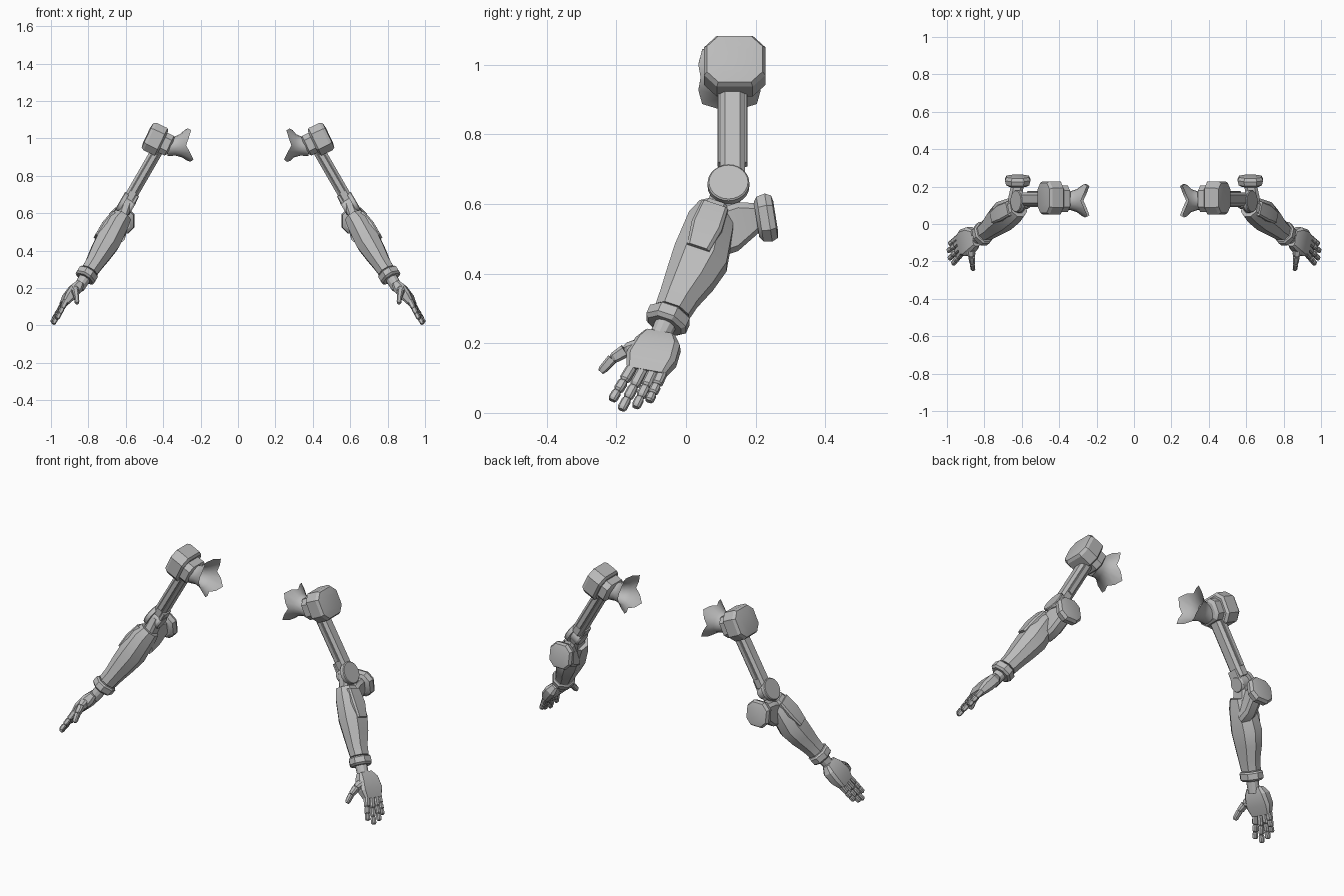
import bpy, bmesh, math
from mathutils import Vector as V

if "Cube" in bpy.data.objects:
    bpy.data.objects.remove(bpy.data.objects["Cube"])

grey = bpy.data.materials.new("armour_grey")
grey.diffuse_color = (0.5, 0.5, 0.5, 1)
grey.use_nodes = True
grey.node_tree.nodes["Principled BSDF"].inputs["Base Color"].default_value = grey.diffuse_color


def frame(d, hint):
    """Axis d plus two perpendicular directions, the first close to hint."""
    d = V(d).normalized()
    u = V(hint) - d * d.dot(V(hint))
    u.normalize()
    return d, u, d.cross(u)


def finish(name, bm, side, angle=25, fix=True):
    for v in bm.verts:
        v.co.x *= side
    if fix:
        bmesh.ops.recalc_face_normals(bm, faces=bm.faces)
    me = bpy.data.meshes.new(name)
    bm.to_mesh(me)
    bm.free()
    me.materials.append(grey)
    ob = bpy.data.objects.new(name, me)
    bpy.context.collection.objects.link(ob)
    bpy.ops.object.select_all(action='DESELECT')
    ob.select_set(True)
    bpy.context.view_layer.objects.active = ob
    bpy.ops.object.shade_smooth_by_angle(angle=math.radians(angle))
    return ob


def skin(bm, rings, caps=True):
    rows = [[bm.verts.new(p) for p in r] for r in rings]
    n = len(rows[0])
    for a, b in zip(rows, rows[1:]):
        for i in range(n):
            bm.faces.new((a[i], a[(i + 1) % n], b[(i + 1) % n], b[i]))
    if caps:
        bm.faces.new(rows[0][::-1])
        bm.faces.new(rows[-1])


def chamfer_ring(c, u, v, hu, hv, cut):
    """Rectangle with cut corners, centred on c."""
    k = cut * min(hu, hv)
    pts = [(hu, -hv + k), (hu, hv - k), (hu - k, hv), (-hu + k, hv),
           (-hu, hv - k), (-hu, -hv + k), (-hu + k, -hv), (hu - k, -hv)]
    return [V(c) + u * a + v * b for a, b in pts]


def round_ring(c, u, v, r, n):
    return [V(c) + u * r * math.cos(t) + v * r * math.sin(t)
            for t in (2 * math.pi * i / n for i in range(n))]


def loft(name, side, sections, hint=(0, 1, 0), axis=None, cut=0.45):
    """Block through sections of (centre, half width, half depth)."""
    axis = axis or V(sections[-1][0]) - V(sections[0][0])
    _, u, v = frame(axis, hint)
    bm = bmesh.new()
    skin(bm, [chamfer_ring(c, u, v, a, b, cut) for c, a, b in sections])
    return finish(name, bm, side)


def drum(name, side, c, axis, profile, n=24):
    """Turned part; profile is (distance along axis, radius)."""
    d, u, v = frame(axis, (0, 1, 0))
    bm = bmesh.new()
    skin(bm, [round_ring(V(c) + d * t, u, v, r, n) for t, r in profile])
    return finish(name, bm, side)


def along(c, axis, steps):
    d = V(axis).normalized()
    return [(V(c) + d * t, a, b) for t, a, b in steps]


OUT = V((0.9, 0, 0.43)).normalized()       # outward from the upper arm
DOWN = V((0.5, 0, -0.866))                 # along the upper arm
FORE = V((0.19, -0.143, -0.31)).normalized()  # along the forearm
HAND = (0.5, -0.25, -0.83)
WIDE = (0.2, 0.95, -0.17)                  # across the palm

for side, tag in ((1, "right_"), (-1, "left_")):
    # shoulder block, inner block and hub
    loft(tag + "shoulder_block", side, along((0.443, 0.14, 0.997), OUT, [
        (-0.045, 0.075, 0.068), (-0.035, 0.088, 0.081), (0.03, 0.088, 0.081),
        (0.045, 0.08, 0.073), (0.05, 0.05, 0.045)]), axis=OUT)
    loft(tag + "shoulder_inner_block", side, along((0.39, 0.135, 0.972), OUT, [
        (-0.035, 0.055, 0.045), (-0.025, 0.07, 0.058), (0.03, 0.07, 0.058)]), axis=OUT)

    # flared collar, an open shell with a jagged rim
    d, u, v = frame((-1, 0, 0.08), (0, 1, 0))
    c = V((0.38, 0.125, 0.955))
    n = 16
    bm = bmesh.new()
    rings = [round_ring(c + d * t, u, v, r, n)
             for t, r in ((0, 0.05), (0.04, 0.05), (0.075, 0.062))]
    rim = []
    for i in range(n):
        t = 2 * math.pi * i / n
        spike = 0.5 + 0.5 * math.cos(4 * t - math.pi)
        r = 0.083 + 0.028 * spike
        reach = 0.095 + 0.033 * spike + (0.008 if side < 0 else 0)
        rim.append(c + d * reach + u * r * math.cos(t) + v * r * math.sin(t))
    skin(bm, rings + [rim], caps=False)
    finish(tag + "collar", bm, side, 40)

    # upper arm shaft with side rails
    top = V((0.435, 0.133, 0.93))
    loft(tag + "upper_arm", side, along(top, DOWN, [
        (-0.03, 0.036, 0.032), (0.30, 0.036, 0.032)]))
    for y in (-0.037, 0.037):
        loft(tag + "arm_rail", side, along(top + V((0, y, 0)), DOWN, [
            (0, 0.006, 0.014), (0.25, 0.006, 0.014)]))

    # elbow drum with outer disc, and inner tab
    drum(tag + "elbow_drum", side, (0.598, 0.122, 0.643), (0.866, 0, 0.5),
         [(-0.04, 0.036), (-0.03, 0.042), (0.015, 0.042), (0.015, 0.06),
          (0.036, 0.06), (0.04, 0.056)])
    loft(tag + "elbow_tab", side, along((0.56, 0.125, 0.655), DOWN, [
        (-0.045, 0.03, 0.01), (0.045, 0.035, 0.012)]))
    loft(tag + "elbow_link", side, [((0.595, 0.122, 0.65), 0.04, 0.026),
                                    ((0.63, 0.09, 0.55), 0.045, 0.03)])

    # rear bracket and elbow guard
    loft(tag + "elbow_bracket", side, [
        ((0.64, 0.09, 0.515), 0.035, 0.07), ((0.635, 0.15, 0.535), 0.035, 0.07),
        ((0.622, 0.21, 0.56), 0.035, 0.042)], hint=(1, 0, 0), axis=(0, 1, 0))
    loft(tag + "elbow_guard", side, along((0.622, 0.232, 0.56), (0, 1, 0.16), [
        (-0.03, 0.045, 0.05), (-0.02, 0.062, 0.065), (0.005, 0.068, 0.07),
        (0.022, 0.06, 0.062), (0.026, 0.042, 0.045)]), hint=(1, 0, 0), cut=0.5)

    # forearm shell
    loft(tag + "forearm", side, [
        ((0.617, 0.088, 0.585), 0.052, 0.048), ((0.645, 0.072, 0.545), 0.068, 0.06),
        ((0.698, 0.042, 0.445), 0.08, 0.066), ((0.735, 0.012, 0.385), 0.07, 0.058),
        ((0.768, -0.02, 0.33), 0.056, 0.048), ((0.795, -0.04, 0.29), 0.05, 0.045)],
        axis=FORE, cut=0.6)
    # raised outer plate on the upper half of the forearm
    _, u, v = frame(FORE, (0, 1, 0))
    loft(tag + "forearm_plate", side, [
        (V((0.628, 0.083, 0.57)) + v * 0.045, 0.04, 0.016),
        (V((0.665, 0.06, 0.505)) + v * 0.055, 0.046, 0.02),
        (V((0.703, 0.035, 0.44)) + v * 0.058, 0.034, 0.017)], axis=FORE)

    # cuff and wrist
    loft(tag + "cuff", side, along((0.81, -0.053, 0.267), FORE, [
        (-0.026, 0.053, 0.048), (-0.018, 0.061, 0.056), (0.012, 0.061, 0.056),
        (0.022, 0.05, 0.045)]), cut=0.65)
    drum(tag + "wrist", side, (0.815, -0.056, 0.26), FORE,
         [(0, 0.033), (0.075, 0.03)], 12)

    # palm
    loft(tag + "palm", side, [
        ((0.848, -0.074, 0.225), 0.045, 0.02), ((0.868, -0.08, 0.197), 0.066, 0.032),
        ((0.903, -0.1, 0.153), 0.073, 0.03), ((0.93, -0.115, 0.115), 0.056, 0.018)],
        hint=WIDE, axis=HAND)

    # fingers, three tapered segments each
    fingers = (("index", (0.925, -0.160, 0.122), (0.968, -0.213, 0.036)),
               ("middle", (0.932, -0.129, 0.114), (0.988, -0.186, 0.009)),
               ("ring", (0.937, -0.099, 0.109), (0.994, -0.145, 0.016)),
               ("little", (0.94, -0.072, 0.107), (0.986, -0.107, 0.033)))
    for name, a, b in fingers:
        a, b = V(a), V(b)
        a = a - (b - a) * 0.12
        for k, (s, e) in enumerate(((0, 0.42), (0.43, 0.72), (0.73, 1))):
            w = 0.0145 - 0.001 * k
            loft(f"{tag}{name}_finger_{k + 1}", side, [
                (a.lerp(b, s), w * 0.8, w * 0.75), (a.lerp(b, s + 0.05), w, w),
                (a.lerp(b, e - 0.05), w, w * 0.95),
                (a.lerp(b, e), w * 0.75, w * 0.6)], hint=WIDE)

    # thumb
    joints = [V(p) for p in ((0.875, -0.125, 0.19), (0.868, -0.175, 0.178),
                             (0.864, -0.212, 0.155), (0.86, -0.245, 0.118))]
    for k, (a, b) in enumerate(zip(joints, joints[1:])):
        w = (0.026, 0.019, 0.015)[k]
        loft(f"{tag}thumb_{k + 1}", side, [
            (a, w, w * 0.9), (a.lerp(b, 0.8), w * 0.85, w * 0.8),
            (b, w * 0.6, w * 0.5)], hint=(0, 0.5, -0.8))
